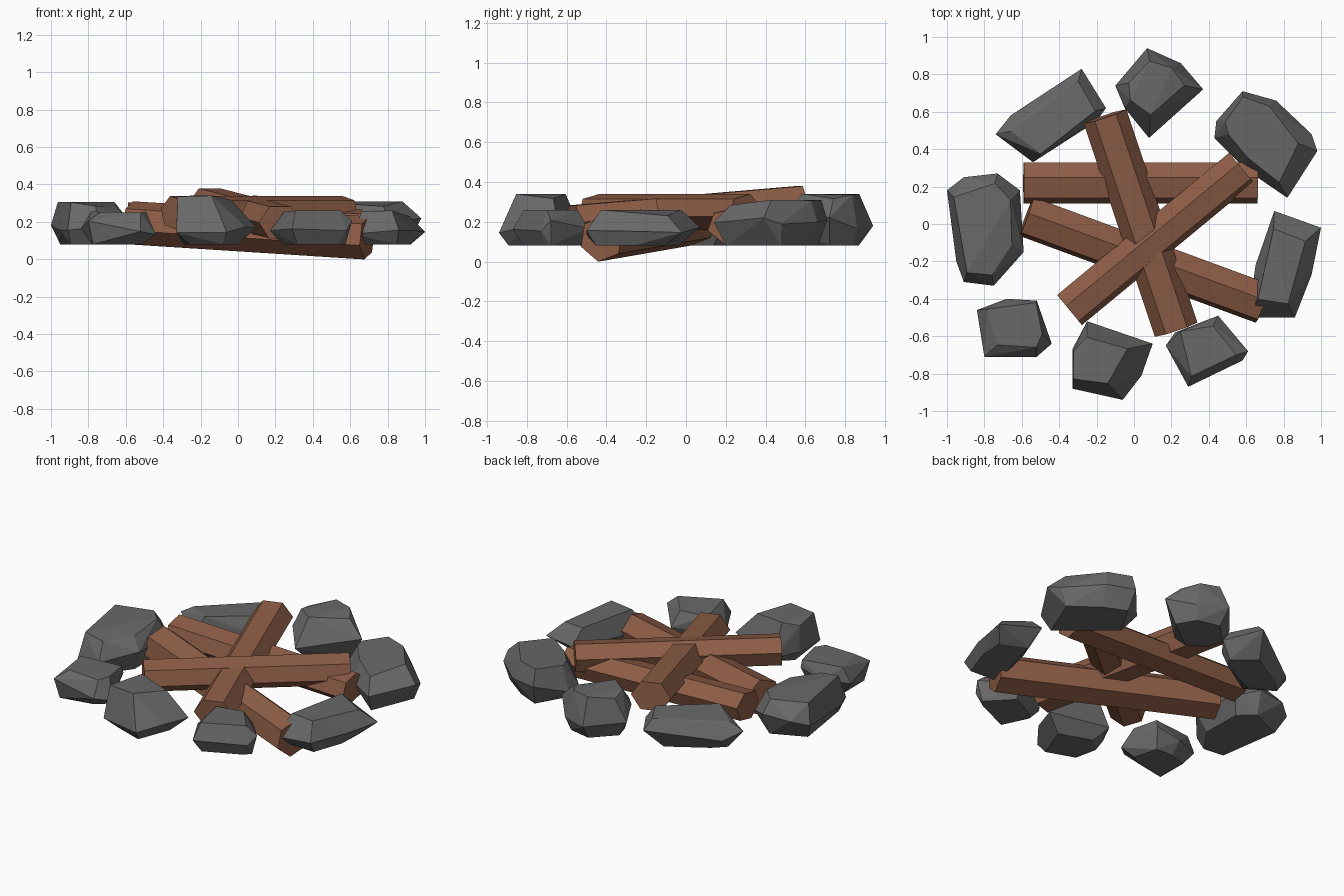
import bpy, bmesh, math, random
from mathutils import Vector

if "Cube" in bpy.data.objects:
    bpy.data.objects.remove(bpy.data.objects["Cube"])

random.seed(4)


def material(name, colour):
    m = bpy.data.materials.new(name)
    m.diffuse_color = (*colour, 1)
    m.use_nodes = True
    m.node_tree.nodes["Principled BSDF"].inputs["Base Color"].default_value = m.diffuse_color
    return m


WOOD = material("wood", (0.27, 0.11, 0.062))
STONE = material("stone", (0.14, 0.14, 0.14))


def add_object(name, bm, mat):
    bmesh.ops.recalc_face_normals(bm, faces=bm.faces[:])
    mesh = bpy.data.meshes.new(name)
    bm.to_mesh(mesh)
    bm.free()
    mesh.materials.append(mat)
    bpy.context.collection.objects.link(bpy.data.objects.new(name, mesh))


def log(name, start, end, roll, r=0.114, flat=1.0):
    """Six-sided log between two points, rolled about its axis and flattened in height."""
    a, b = Vector(start), Vector(end)
    axis = (b - a).normalized()
    side = Vector((0, 0, 1)).cross(axis).normalized()
    up = axis.cross(side) * flat
    angles = [math.radians(roll + 60 * i) for i in range(6)]
    bm = bmesh.new()
    rings = [[bm.verts.new(p + r * (math.cos(t) * side + math.sin(t) * up))
              for t in angles] for p in (a, b)]
    for ring in rings:
        bm.faces.new(ring)
    for i in range(6):
        j = (i + 1) % 6
        bm.faces.new((rings[0][i], rings[0][j], rings[1][j], rings[1][i]))
    add_object(name, bm, WOOD)


def rock(name, outline, top, waist=0.18, shift=(0, 0), crown=0.7, base=0.08):
    """Faceted stone: widest outline at the waist, smaller crown and base, hulled."""
    pts = [Vector((x, y, 0)) for x, y in outline]
    mid = sum(pts, Vector()) / len(pts)
    off = Vector((*shift, 0))
    bm = bmesh.new()
    for i, p in enumerate(pts):
        d = p - mid
        drop = random.uniform(0.0, 0.03) if i % 3 else 0
        rise = random.uniform(-0.04, 0.04)
        crown_scale = crown + random.uniform(-0.14, 0.14)
        bm.verts.new(p + Vector((0, 0, waist + rise)))
        bm.verts.new(mid + off + d * crown_scale + Vector((0, 0, top - drop)))
        bm.verts.new(mid + d * random.uniform(0.55, 0.85) + Vector((0, 0, base)))
    bmesh.ops.convex_hull(bm, input=bm.verts[:])
    loose = [v for v in bm.verts if not v.link_faces]
    bmesh.ops.delete(bm, geom=loose, context='VERTS')
    bmesh.ops.dissolve_limit(bm, angle_limit=math.radians(9),
                             verts=bm.verts[:], edges=bm.edges[:])
    add_object(name, bm, STONE)


# Crossed logs, lowest to highest
log("log_bottom", (-0.575, 0.04, 0.195), (0.69, -0.425, 0.114), 20, 0.117)
log("log_back", (-0.59, 0.22, 0.215), (0.66, 0.22, 0.178), 15, 0.114, 0.8)
log("log_middle", (-0.155, 0.575, 0.294), (0.225, -0.565, 0.197), 0, 0.12, 0.82)
log("log_top", (-0.345, -0.46, 0.249), (0.575, 0.30, 0.249), 15, 0.108, 0.86)

# Ring of stones
rock("stone_north", [(.07, .94), (.25, .86), (.37, .72), (.08, .46), (-.05, .62), (-.1, .74)],
     0.34, 0.2, (0, 0.02))
rock("stone_north_east", [(.58, .71), (.76, .66), (.95, .48), (.98, .39), (.82, .14),
                          (.6, .29), (.43, .46), (.44, .55)], 0.31, 0.19, (-0.02, 0.02))
rock("stone_east", [(.75, .07), (1.0, -.02), (.95, -.27), (.86, -.5), (.61, -.5), (.65, -.22)],
     0.26, 0.17, (-0.02, 0))
rock("stone_south_east", [(.45, -.49), (.61, -.68), (.58, -.73), (.29, -.87), (.17, -.65),
                          (.22, -.58)], 0.26, 0.17, (0, 0.02))
rock("stone_south", [(-.25, -.52), (.1, -.64), (.04, -.81), (-.06, -.94), (-.33, -.88),
                     (-.33, -.67)], 0.34, 0.18, (-0.05, 0.01))
rock("stone_south_west", [(-.84, -.46), (-.68, -.4), (-.52, -.41), (-.44, -.64), (-.52, -.71),
                          (-.8, -.71)], 0.255, 0.17, (0.02, 0.02))
rock("stone_west", [(-1.0, .18), (-.91, .25), (-.73, .27), (-.61, .18), (-.59, -.15),
                    (-.75, -.33), (-.91, -.31), (-.95, -.2)], 0.305, 0.19)
rock("stone_north_west", [(-.28, .83), (-.15, .62), (-.2, .55), (-.54, .33), (-.74, .48),
                          (-.66, .58)], 0.265, 0.17, (0.02, 0))
